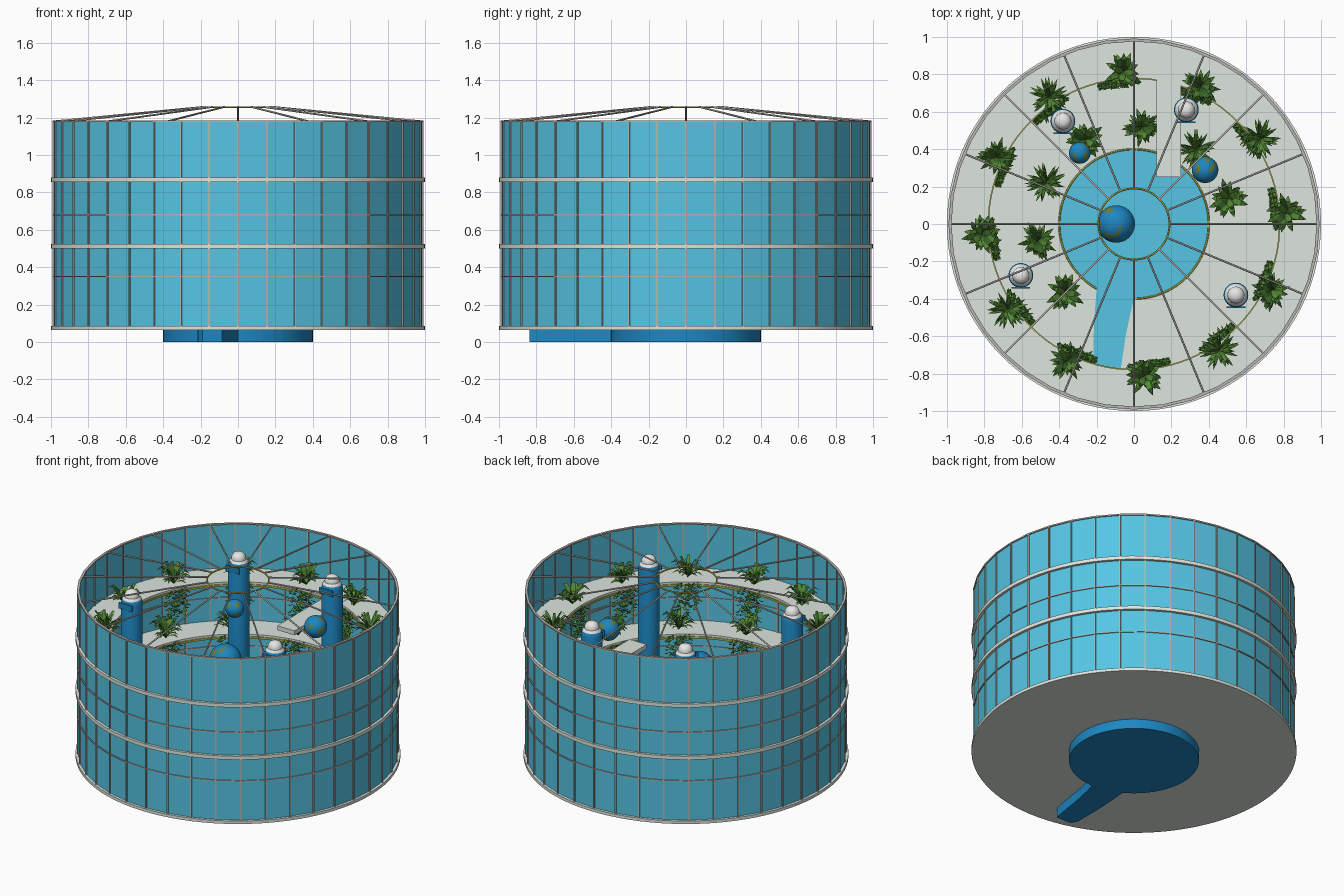
import bpy, bmesh, math, random
from math import sin, cos, pi, radians
from mathutils import Vector, Matrix, noise

random.seed(4)
if "Cube" in bpy.data.objects:
    bpy.data.objects.remove(bpy.data.objects["Cube"])


def material(name, *rgb):
    m = bpy.data.materials.new(name)
    m.use_nodes = True
    m.diffuse_color = (*rgb, 1)
    m.node_tree.nodes["Principled BSDF"].inputs["Base Color"].default_value = (*rgb, 1)
    return m


GLASS = material("sky blue glass", .092, .56, .775)
BLUE = material("deep blue", .012, .24, .54)
FLOOR = material("pale grey stone", .72, .79, .73)
FRAME = material("light grey metal", .48, .46, .43)
WHITE = material("white", .85, .85, .83)
GOLD = material("olive gold", .48, .48, .07)
LAND = material("olive green", .16, .21, .03)
LEAF = material("leaf green", .09, .25, .035)
DARK_LEAF = material("dark leaf green", .04, .125, .02)

BASE, LOW, HIGH, TOP = .085, .525, .88, 1.18
WALL = .985


def polar(r, a, z=0):
    return Vector((r * cos(a), r * sin(a), z))


def finish(name, bm, mats, smooth=False):
    me = bpy.data.meshes.new(name)
    bm.to_mesh(me)
    bm.free()
    for m in mats:
        me.materials.append(m)
    if smooth:
        me.polygons.foreach_set("use_smooth", [True] * len(me.polygons))
        me.set_sharp_from_angle(angle=radians(35))
    return place(name, me)


def place(name, me, loc=(0, 0, 0), turn=0):
    ob = bpy.data.objects.new(name, me)
    ob.location, ob.rotation_euler.z = loc, turn
    bpy.context.collection.objects.link(ob)
    return ob


def lathe(name, profile, mats, segs=96, closed=False, rule=None, smooth=True, loc=(0, 0, 0)):
    bm = bmesh.new()
    rows = [[bm.verts.new(polar(r, 2 * pi * i / segs, z)) for i in range(segs)] for r, z in profile]
    if closed:
        rows.append(rows[0])
    for a, b in zip(rows, rows[1:]):
        for i in range(segs):
            j = (i + 1) % segs
            f = bm.faces.new((a[i], a[j], b[j], b[i]))
            if rule:
                f.material_index = rule(f.calc_center_median())
    if not closed:
        bmesh.ops.remove_doubles(bm, verts=bm.verts, dist=1e-5)
    ob = finish(name, bm, mats, smooth)
    ob.location = loc
    return ob


def ring(name, r0, r1, z0, z1, mat, segs=96):
    return lathe(name, [(r0, z0), (r1, z0), (r1, z1), (r0, z1)], [mat], segs, closed=True)


def add_box(bm, size, matrix):
    bmesh.ops.create_cube(bm, size=1, matrix=matrix @ Matrix.Diagonal((*size, 1)))


def box(name, size, loc, mat):
    bm = bmesh.new()
    add_box(bm, size, Matrix.Translation(loc))
    return finish(name, bm, [mat])


def tube(name, paths, radius, mat, cyclic=False):
    cu = bpy.data.curves.new(name, "CURVE")
    cu.dimensions, cu.bevel_depth, cu.bevel_resolution = "3D", radius, 1
    cu.use_fill_caps = True
    for path in paths:
        sp = cu.splines.new("POLY")
        sp.points.add(len(path) - 1)
        for p, co in zip(sp.points, path):
            p.co = (*co, 1)
        sp.use_cyclic_u = cyclic
    cu.materials.append(mat)
    return place(name, cu)


def circle(r, z, a0=0, a1=360, n=72):
    return [polar(r, radians(a0 + (a1 - a0) * i / n), z) for i in range(n + 1)]


# Faceted glass wall with its bars
lathe("glass_wall", [(WALL, BASE), (WALL, TOP)], [GLASS], 40, smooth=False)
bm = bmesh.new()
for i in range(40):
    turn = Matrix.Rotation(radians(9 * i), 4, "Z")
    add_box(bm, (.014, .009, TOP - BASE), turn @ Matrix.Translation((WALL, 0, (TOP + BASE) / 2)))
    panel = Matrix.Rotation(radians(9 * i + 4.5), 4, "Z")
    for z in (.35, .68):
        add_box(bm, (.012, .155, .007), panel @ Matrix.Translation((WALL * cos(radians(4.5)), 0, z)))
finish("wall_bars", bm, [FRAME])
ring("top_rim", .976, .992, TOP - .004, TOP + .005, FRAME, 40)

# Floors with trimmed inner edges
lathe("base_floor", [(0, .065), (1, .065), (1, BASE), (0, BASE)], [FLOOR])
for name, z in (("lower", LOW), ("upper", HIGH)):
    ring(name + "_gallery", .78, 1, z - .024, z, FLOOR)
    ring(name + "_gallery_trim", .775, .781, z - .027, z - .014, GOLD)

# Spoked open roof
tube("roof_spokes", [[polar(.985, a, TOP), polar(.19, a, 1.257)]
                     for a in (i * pi / 8 for i in range(16))], .0052, FRAME)
tube("roof_ring", [circle(.19, 1.256)[:-1]], .005, GOLD, True)

# Pool with a curving channel
outline = [p.xy for p in circle(.4, 0, -90, 240)]
outline += [Vector(p) for p in ((-.21, -.48), (-.217, -.62), (-.215, -.8), (-.19, -.838),
                                (-.085, -.838), (-.07, -.77), (-.045, -.6), (-.02, -.48))]


def slab(name, z0, z1, mat):
    bm = bmesh.new()
    face = bm.faces.new([bm.verts.new((*p, z0)) for p in outline])
    out = bmesh.ops.extrude_face_region(bm, geom=[face])["geom"]
    bmesh.ops.translate(bm, verts=[v for v in out if isinstance(v, bmesh.types.BMVert)],
                        vec=(0, 0, z1 - z0))
    bmesh.ops.recalc_face_normals(bm, faces=bm.faces)
    finish(name, bm, [mat])


slab("pool_basin", 0, .066, BLUE)
slab("pool_water", BASE - .002, BASE + .004, GLASS)
tube("pool_rim", [circle(.4, BASE + .005, -90, 240)], .005, GOLD)

# Viewing bridge
box("bridge", (.13, .62, .03), (.185, .56, HIGH - .013), FLOOR)

# Lift columns with white caps and small front plates
column = [(.066, BASE), (.066, 1.05), (.06, 1.075), (.046, 1.09),
          (.045, 1.105), (.034, 1.125), (.018, 1.133), (0, 1.135)]
for x, y in ((-.38, .55), (.28, .61), (-.605, -.275), (.545, -.38)):
    lathe("lift_column", column, [BLUE, WHITE], 32, rule=lambda c: int(c.z > 1.08), loc=(x, y, 0))
    box("lift_plate", (.1, .008, .04), (x, y - .066, 1.04), BLUE)

# Floating globes with patches of land
for x, y, z, r in ((-.095, 0, .69, .1), (-.29, .38, .84, .058), (.38, .29, .93, .071)):
    bm = bmesh.new()
    bmesh.ops.create_uvsphere(bm, u_segments=40, v_segments=24, radius=r)
    for f in bm.faces:
        f.material_index = int(noise.noise(f.calc_center_median() / r * 1.8 + Vector((x, y, z)) * 9) > .3)
    finish("globe", bm, [BLUE, LAND], True).location = (x, y, z)


# Plants
def add_leaf(bm, base, turn, reach, height, width, index):
    side = Vector((-sin(turn), cos(turn), 0))
    rows = []
    for t, w in ((0, .3), (.35, 1), (.7, .8), (1, .05)):
        mid = base + polar(reach * t, turn, height * sin(t * 2.2))
        rows.append([bm.verts.new(mid + side * s * width * w) for s in (-1, 1)])
    for a, b in zip(rows, rows[1:]):
        bm.faces.new((a[0], a[1], b[1], b[0])).material_index = index


def leaf_mesh(name, bm):
    ob = finish(name, bm, [LEAF, DARK_LEAF])
    me = ob.data
    bpy.data.objects.remove(ob)
    return me


def plant_mesh(count, width):
    bm = bmesh.new()
    for i in range(count):
        add_leaf(bm, Vector((0, 0, .02)), i * 2.4 + random.uniform(-.3, .3),
                 random.uniform(.06, .115), random.uniform(.04, .13), width, i % 3 == 0)
    return leaf_mesh("plant", bm)


def vine_mesh():
    bm = bmesh.new()
    for strand in range(7):
        y, length = (strand - 3) * .02, random.uniform(.12, .23)
        for k in range(int(length / .013)):
            add_leaf(bm, Vector((random.uniform(-.015, .005), y, -.013 * k)),
                     random.uniform(0, 2 * pi), .034, -.016, .01, k % 2)
    return leaf_mesh("vine", bm)


kinds = [plant_mesh(28, .018), plant_mesh(46, .009), plant_mesh(36, .014)]
vine = vine_mesh()
for i in range(12):
    for z, shift in ((HIGH, 4), (LOW, 8)):
        a = radians(30 * i + shift)
        place("gallery_plant", kinds[i % 3], polar(.815, a, z), i * 1.3)
        place("hanging_vine", vine, polar(.765, a, z), a)
for i in range(7):
    a = radians(15 + 35 * i)
    place("pool_plant", kinds[i % 3], polar(.52, a, BASE), i * 1.7)
